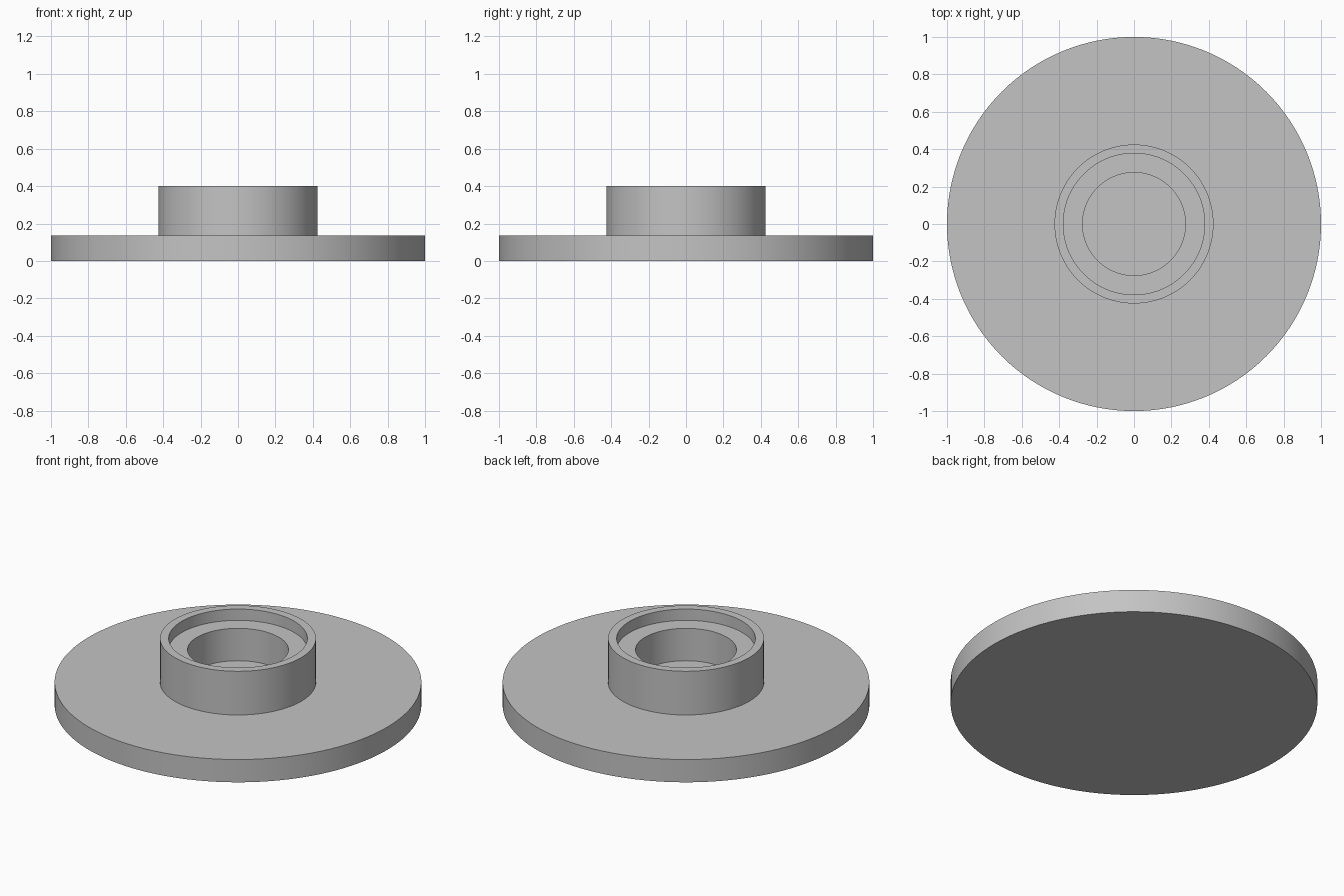
import bpy, bmesh
from math import radians, tau

SEGMENTS = 128
FLANGE_TOP = 0.137
COLLAR_TOP = 0.40
LEDGE = 0.332

cube = bpy.data.objects.get("Cube")
if cube:
    bpy.data.objects.remove(cube, do_unlink=True)

grey = bpy.data.materials.new("plain grey")
grey.use_nodes = True
colour = (0.55, 0.55, 0.55, 1)
grey.diffuse_color = colour
grey.node_tree.nodes["Principled BSDF"].inputs["Base Color"].default_value = colour


def lathe(name, profile):
    """Spin a (radius, height) profile around z."""
    bm = bmesh.new()
    verts = [bm.verts.new((r, 0, z)) for r, z in profile]
    edges = [bm.edges.new(pair) for pair in zip(verts, verts[1:])]
    bmesh.ops.spin(bm, geom=verts + edges, axis=(0, 0, 1), cent=(0, 0, 0),
                   angle=tau, steps=SEGMENTS, use_duplicate=False)
    bmesh.ops.remove_doubles(bm, verts=bm.verts, dist=0.0001)
    bmesh.ops.recalc_face_normals(bm, faces=bm.faces)
    # An open profile can be recalculated inside out: check the highest face
    bm.normal_update()
    top = max(bm.faces, key=lambda f: f.calc_center_median().z)
    if top.normal.z < 0:
        bmesh.ops.reverse_faces(bm, faces=bm.faces)
    mesh = bpy.data.meshes.new(name)
    bm.to_mesh(mesh)
    bm.free()
    mesh.materials.append(grey)
    obj = bpy.data.objects.new(name, mesh)
    bpy.context.collection.objects.link(obj)
    bpy.ops.object.select_all(action="DESELECT")
    obj.select_set(True)
    bpy.context.view_layer.objects.active = obj
    bpy.ops.object.shade_smooth_by_angle(angle=radians(30))
    return obj


# Wide round base, closed at top and bottom
lathe("flange", [(0, 0), (1, 0), (1, FLANGE_TOP), (0, FLANGE_TOP)])

# Raised collar with a stepped bore reaching down to the flange
lathe("collar", [(0.425, FLANGE_TOP), (0.425, COLLAR_TOP), (0.378, COLLAR_TOP),
                 (0.378, LEDGE), (0.275, LEDGE), (0.275, FLANGE_TOP)])
